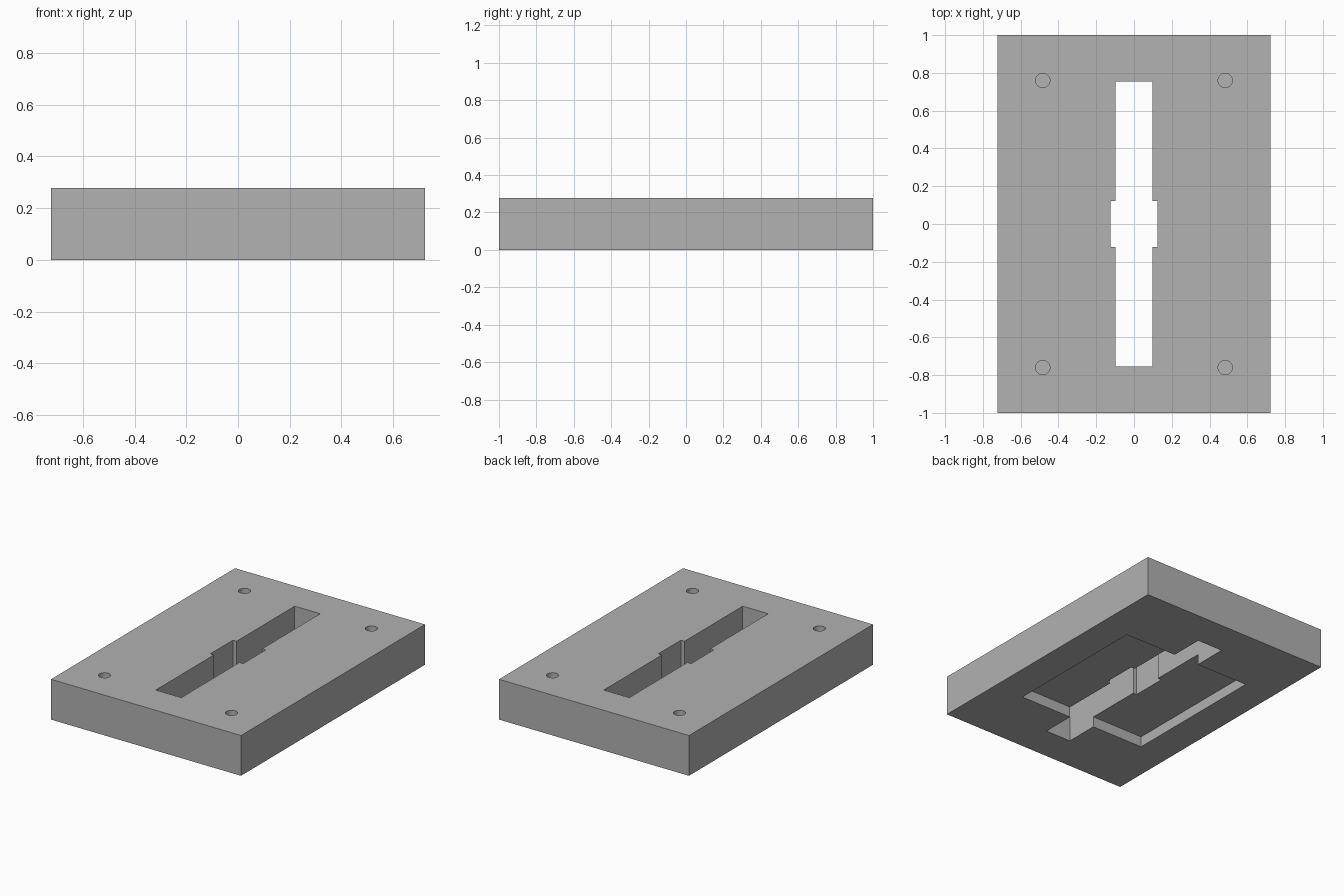
import bpy
import bmesh
from mathutils import Matrix

cube = bpy.data.objects.get("Cube")
if cube:
    bpy.data.objects.remove(cube, do_unlink=True)

W, L, H = 1.446, 2.0, 0.277      # block size
POCKET_DEPTH = 0.073
HOLE_DEPTH = 0.14

grey = bpy.data.materials.new("plain grey")
grey.use_nodes = True
colour = (0.445, 0.445, 0.445, 1)
grey.diffuse_color = colour
grey.node_tree.nodes["Principled BSDF"].inputs["Base Color"].default_value = colour


def finish(name, bm):
    mesh = bpy.data.meshes.new(name)
    bm.to_mesh(mesh)
    bm.free()
    mesh.materials.append(grey)
    obj = bpy.data.objects.new(name, mesh)
    bpy.context.collection.objects.link(obj)
    return obj


def box(name, sx, sy, z0, z1):
    bm = bmesh.new()
    bmesh.ops.create_cube(bm, size=1, matrix=Matrix.Translation((0, 0, (z0 + z1) / 2))
                          @ Matrix.Diagonal((sx, sy, z1 - z0, 1)))
    return finish(name, bm)


def peg(name, x, y, radius, z0, z1):
    bm = bmesh.new()
    bmesh.ops.create_cone(bm, cap_ends=True, segments=32, radius1=radius, radius2=radius,
                          depth=z1 - z0, matrix=Matrix.Translation((x, y, (z0 + z1) / 2)))
    return finish(name, bm)


# Main block
block = box("base_block", W, L, 0, H)

# Through slot with a wider middle, and a shallow pocket underneath
cutters = [
    box("slot_cutter", 0.194, 1.51, -0.1, H + 0.1),
    box("slot_middle_cutter", 0.25, 0.246, -0.12, H + 0.12),
    box("underside_pocket_cutter", 0.99, 1.04, -0.08, POCKET_DEPTH),
]

# Blind screw holes near the corners
for x in (-0.483, 0.483):
    for y in (-0.76, 0.76):
        cutters.append(peg("screw_hole_cutter", x, y, 0.038, H - HOLE_DEPTH, H + 0.1))

for cutter in cutters:
    mod = block.modifiers.new(cutter.name, "BOOLEAN")
    mod.operation = "DIFFERENCE"
    mod.solver = "EXACT"
    mod.object = cutter

# Bake the cuts into the block, then drop the cutters
bpy.context.view_layer.update()
cut_mesh = bpy.data.meshes.new_from_object(block.evaluated_get(bpy.context.evaluated_depsgraph_get()))
block.modifiers.clear()
block.data = cut_mesh
for cutter in cutters:
    bpy.data.objects.remove(cutter, do_unlink=True)

# Smooth hole walls, sharp edges elsewhere
bpy.ops.object.select_all(action="DESELECT")
block.select_set(True)
bpy.context.view_layer.objects.active = block
bpy.ops.object.shade_smooth_by_angle(angle=0.5)
